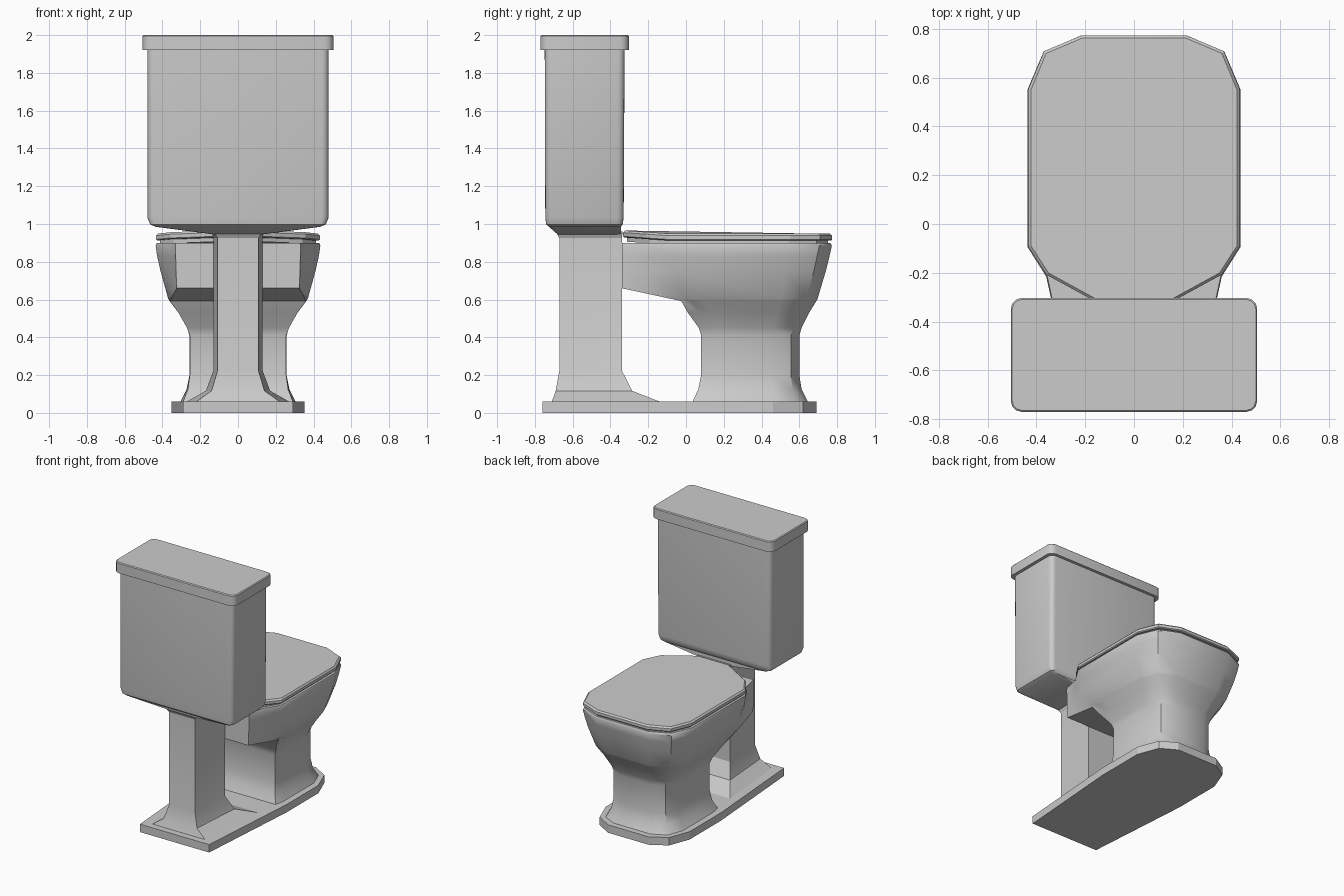
import bpy, bmesh, math

if "Cube" in bpy.data.objects:
    bpy.data.objects.remove(bpy.data.objects["Cube"])


def finish(name, bm, smooth=35):
    bmesh.ops.recalc_face_normals(bm, faces=bm.faces[:])
    me = bpy.data.meshes.new(name)
    bm.to_mesh(me)
    bm.free()
    ob = bpy.data.objects.new(name, me)
    bpy.context.collection.objects.link(ob)
    bpy.ops.object.select_all(action='DESELECT')
    ob.select_set(True)
    bpy.context.view_layer.objects.active = ob
    if smooth:
        bpy.ops.object.shade_smooth_by_angle(angle=math.radians(smooth))
    return ob


def loft(name, rings, smooth=35):
    """Skin rings of equal point count and cap both ends."""
    bm = bmesh.new()
    vs = [[bm.verts.new(p) for p in r] for r in rings]
    n = len(vs[0])
    for a, b in zip(vs, vs[1:]):
        for i in range(n):
            j = (i + 1) % n
            bm.faces.new((a[i], a[j], b[j], b[i]))
    bm.faces.new(vs[0])
    bm.faces.new(vs[-1])
    return finish(name, bm, smooth)


def mirrored(half, z):
    """Closed ring from right-side points (x, y[, dz])."""
    h = [(p[0], p[1], z + (p[2] if len(p) > 2 else 0)) for p in half]
    return h + [(-x, y, zz) for x, y, zz in reversed(h)]


def rounded(w, y0, y1, r, z, n=4):
    ring = []
    for cx, cy, a0 in ((w - r, y1 - r, 0), (-w + r, y1 - r, 90),
                       (-w + r, y0 + r, 180), (w - r, y0 + r, 270)):
        for i in range(n + 1):
            a = math.radians(a0 + 90 * i / n)
            ring.append((cx + r * math.cos(a), cy + r * math.sin(a), z))
    return ring


def front(w, yf, c):
    """Chamfered front corner; c is the corner depth."""
    return [(w * .5, yf), (w * .85, yf - c * .3), (w, yf - c)]


# floor plate
plate = [(.17, .69), (.29, .62), (.352, .46), (.352, .08), (.29, -.76)]
loft("floor_plate", [mirrored(plate, 0), mirrored(plate, .06)], 20)

# column carrying the tank: (z, rear half width, inner half width, y0, y1)
column = [(.06, .22, .27, -.71, -.14), (.117, .14, .17, -.69, -.285),
          (.225, .108, .13, -.67, -.34), (.925, .108, .13, -.67, -.34),
          (.96, .13, .14, -.69, -.335)]
loft("tank_column", [mirrored([(b, y1), (a, y0)], z) for z, a, b, y0, y1 in column], 20)

# bowl stem and basin: front corner plus side, rear corner and back points
bowl = [
    mirrored(front(.305, .645, .17) + [(.305, .12), (.3, .08), (.29, .035)], .06),
    mirrored(front(.272, .612, .16) + [(.272, .15), (.27, .11), (.265, .065)], .125),
    mirrored(front(.257, .6, .15) + [(.257, .16), (.257, .12), (.255, .08)], .2),
    mirrored(front(.257, .6, .15) + [(.257, .16), (.257, .12), (.255, .08)], .41),
    mirrored(front(.27, .612, .15) + [(.27, .16), (.27, .11), (.27, .068)], .45),
    mirrored(front(.315, .652, .17) + [(.315, .13), (.315, .07), (.315, .01)], .53),
    mirrored(front(.355, .69, .19) + [(.36, .1), (.362, .03), (.36, -.025)], .592),
    mirrored(front(.362, .697, .19) + [(.37, .0), (.345, -.2, .028), (.325, -.34, .055)], .605),
    mirrored(front(.41, .74, .21) + [(.41, -.06), (.352, -.2), (.328, -.34)], .75),
    mirrored(front(.428, .76, .22) + [(.428, -.085), (.358, -.21), (.33, -.34)], .83),
    mirrored(front(.436, .772, .22) + [(.436, -.095), (.36, -.215), (.332, -.34)], .885),
    mirrored(front(.43, .765, .22) + [(.43, -.095), (.355, -.215), (.328, -.34)], .9),
]
loft("bowl", bowl, 40)


# seat and cover, rising slightly toward the tank
def cover_ring(d, z):
    pts = [(.215, .775), (.37, .71), (.435, .555), (.435, -.095), (.36, -.21), (.13, -.335)]
    out = []
    for x, y in pts:
        x2 = x * (1 - d / .435)
        y2 = .22 + (y - .22) * (1 - d / .555)
        out.append((x2, y2, .016 * max(0, (-.09 - y) / .24)))
    return mirrored(out, z)


loft("seat", [cover_ring(.022, .89), cover_ring(.022, .922)], 20)
loft("seat_cover", [cover_ring(.008, .912), cover_ring(.002, .918),
                    cover_ring(.002, .938), cover_ring(.012, .949)], 20)

# tank with shallow sloping underside
tank = [rounded(.13, -.68, -.345, .02, .945), rounded(.435, -.725, -.345, .02, .985),
        rounded(.465, -.74, -.335, .03, .998), rounded(.48, -.745, -.33, .035, 1.035),
        rounded(.48, -.748, -.325, .035, 1.93)]
loft("tank", tank, 35)

# tank lid
loft("tank_lid", [rounded(.505, -.77, -.303, .045, 1.92, 3), rounded(.505, -.77, -.303, .045, 1.994, 3),
                  rounded(.499, -.764, -.309, .04, 2.0, 3)], 40)
